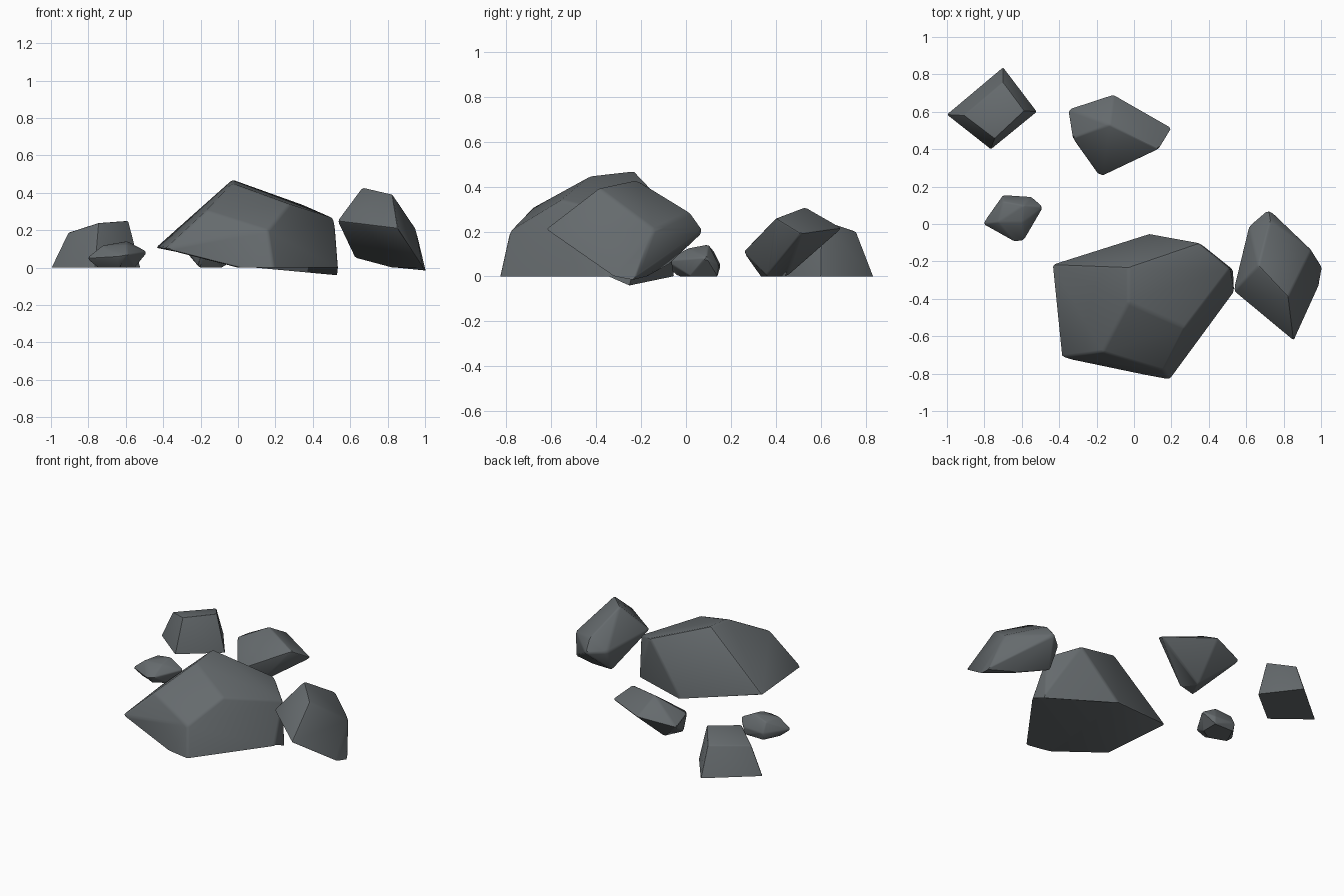
import bpy, bmesh, math

if "Cube" in bpy.data.objects:
    bpy.data.objects.remove(bpy.data.objects["Cube"])

stone = bpy.data.materials.new("dark grey stone")
stone.diffuse_color = (0.13, 0.145, 0.153, 1)
stone.use_nodes = True
stone.node_tree.nodes["Principled BSDF"].inputs["Base Color"].default_value = stone.diffuse_color


def rock(name, corners, bevel):
    """Cut stone: hull of a few corners, merged flat facets, softened edges."""
    bm = bmesh.new()
    for c in corners:
        bm.verts.new(c)
    res = bmesh.ops.convex_hull(bm, input=bm.verts)
    junk = {g for g in res["geom_interior"] + res["geom_unused"]
            if isinstance(g, bmesh.types.BMVert)}
    bmesh.ops.delete(bm, geom=list(junk), context='VERTS')
    bmesh.ops.dissolve_limit(bm, angle_limit=math.radians(7),
                             verts=bm.verts, edges=bm.edges)
    bmesh.ops.recalc_face_normals(bm, faces=bm.faces)
    # soften every edge except those lying on the ground
    edges = [e for e in bm.edges if max(v.co.z for v in e.verts) > 0.01
             and e.calc_face_angle(0) > 0.1]
    bmesh.ops.bevel(bm, geom=edges, offset=bevel, segments=2, profile=0.5,
                    affect='EDGES', clamp_overlap=True)
    me = bpy.data.meshes.new(name)
    bm.to_mesh(me)
    bm.free()
    me.materials.append(stone)
    ob = bpy.data.objects.new(name, me)
    bpy.context.collection.objects.link(ob)
    bpy.ops.object.select_all(action='DESELECT')
    ob.select_set(True)
    bpy.context.view_layer.objects.active = ob
    bpy.ops.object.shade_smooth_by_angle(angle=math.radians(30))


# Large boulder in front
rock("large_boulder", [
    (-.03, -.23, .472), (-.03, -.42, .45), (-.17, -.685, .305), (.275, -.555, .34),
    (.35, -.10, .335), (.515, -.24, .262), (.16, -.785, .2), (-.44, -.215, .107),
    (-.39, -.715, .1), (.535, -.36, 0), (.525, -.24, 0), (.19, -.83, 0),
    (0, -.795, 0), (.08, -.05, 0)], .014)

# Upright boulder on the right
rock("right_boulder", [
    (.665, -.22, .432), (.825, -.39, .395), (.53, -.36, .25), (.855, -.63, .21),
    (.95, -.14, .21), (.72, .08, .2), (.73, .02, .285), (.615, -.01, .2),
    (1, -.22, 0), (.99, -.33, 0), (.81, -.165, 0), (.625, -.08, .05)], .012)

# Tilted slab at the back
rock("tilted_slab", [
    (-.13, .53, .31), (.135, .40, .26), (.205, .515, .19), (-.11, .695, .215),
    (-.355, .615, .175), (-.33, .46, .21), (-.17, .255, .11), (-.195, .27, .1),
    (-.21, .33, 0), (-.08, .36, 0), (-.15, .45, 0)], .01)

# Flat topped stone at the back left
rock("flat_topped_stone", [
    (-.91, .58, .187), (-.70, .76, .2), (-.585, .605, .252), (-.745, .455, .24),
    (-1, .585, 0), (-.70, .837, 0), (-.52, .60, 0), (-.765, .40, 0)], .008)

# Small stone on the left
rock("small_stone", [
    (-.81, 0, .05), (-.725, .01, .118), (-.595, .01, .125), (-.59, .10, .142),
    (-.70, .12, .118), (-.485, .09, .085), (-.59, -.09, .07), (-.64, -.095, .06),
    (-.55, .145, .05), (-.70, .155, .05), (-.75, .02, 0), (-.55, .02, 0),
    (-.55, .14, 0), (-.70, .14, 0), (-.63, -.04, 0)], .007)
